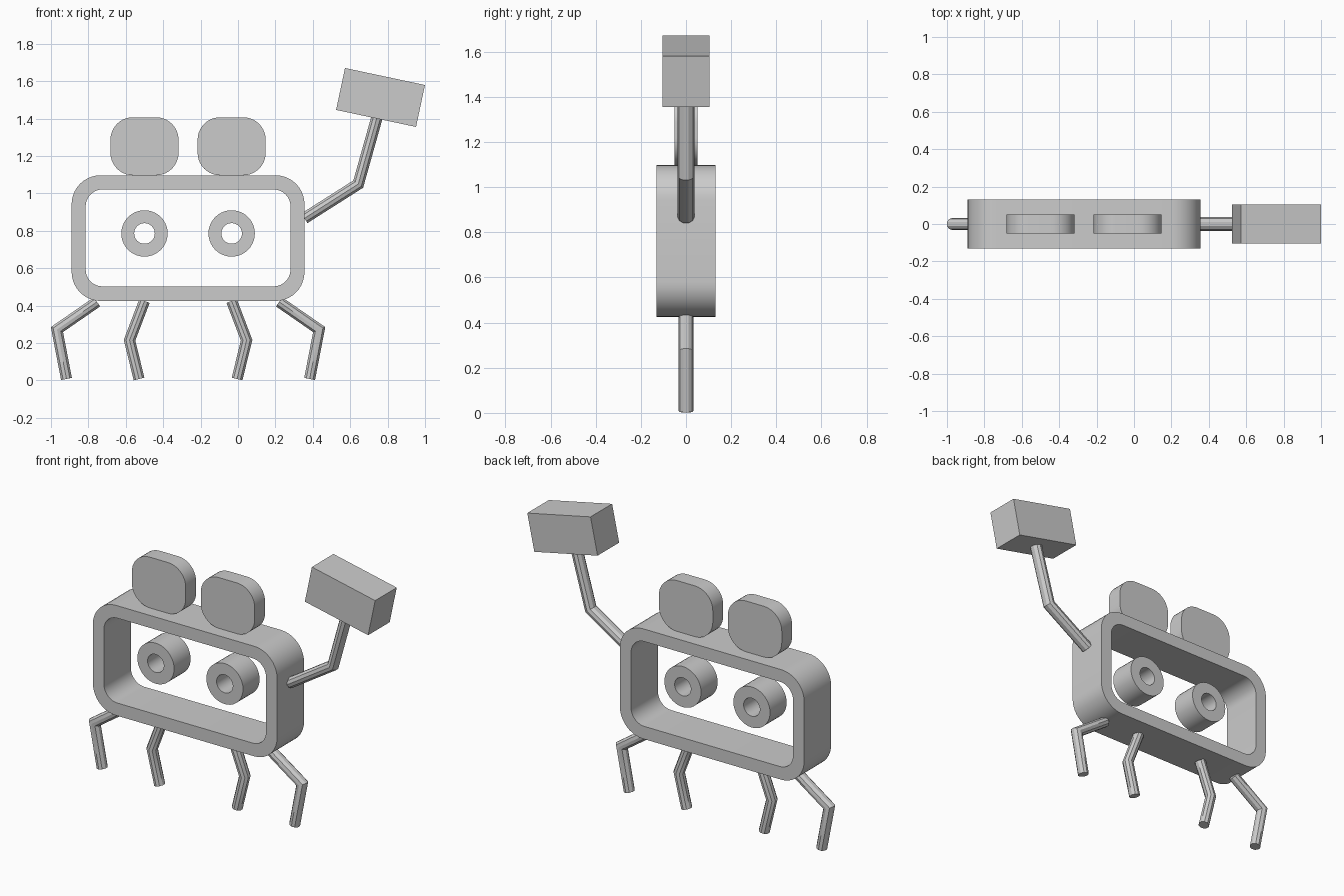
import bpy
import bmesh
import math
from mathutils import Vector

cube = bpy.data.objects.get("Cube")
if cube:
    bpy.data.objects.remove(cube, do_unlink=True)

grey = bpy.data.materials.new("plain grey")
grey.use_nodes = True
grey.diffuse_color = (0.6, 0.6, 0.6, 1)
grey.node_tree.nodes["Principled BSDF"].inputs["Base Color"].default_value = grey.diffuse_color

MIDDLE = -0.267  # centre line of the body


def finish(name, bm, angle=30):
    bmesh.ops.recalc_face_normals(bm, faces=bm.faces)
    mesh = bpy.data.meshes.new(name)
    bm.to_mesh(mesh)
    bm.free()
    mesh.materials.append(grey)
    obj = bpy.data.objects.new(name, mesh)
    bpy.context.collection.objects.link(obj)
    bpy.ops.object.select_all(action='DESELECT')
    obj.select_set(True)
    bpy.context.view_layer.objects.active = obj
    bpy.ops.object.shade_smooth_by_angle(angle=math.radians(angle))
    return obj


def rounded_rect(cx, cz, width, height, radius, steps=10):
    points = []
    for corner, (sx, sz) in enumerate([(1, 1), (-1, 1), (-1, -1), (1, -1)]):
        for i in range(steps + 1):
            a = math.pi / 2 * (corner + i / steps)
            points.append((cx + sx * (width / 2 - radius) + radius * math.cos(a),
                           cz + sz * (height / 2 - radius) + radius * math.sin(a)))
    return points


def circle(cx, cz, radius, sides=40):
    return [(cx + radius * math.cos(math.tau * i / sides),
             cz + radius * math.sin(math.tau * i / sides)) for i in range(sides)]


def bridge(bm, a, b):
    for i in range(len(a)):
        j = (i + 1) % len(a)
        bm.faces.new((a[i], a[j], b[j], b[i]))


def slab(name, outer, half_depth, inner=None):
    """Extrude an x-z outline along y, with an optional hole."""
    bm = bmesh.new()

    def ring(points, y):
        return [bm.verts.new((x, y, z)) for x, z in points]

    front, back = ring(outer, -half_depth), ring(outer, half_depth)
    bridge(bm, front, back)
    if inner:
        hole_front, hole_back = ring(inner, -half_depth), ring(inner, half_depth)
        bridge(bm, hole_front, hole_back)
        bridge(bm, front, hole_front)
        bridge(bm, back, hole_back)
    else:
        bm.faces.new(front)
        bm.faces.new(back)
    return finish(name, bm)


def bent_tube(name, path, flat_radius, depth_radius, sides=10):
    """Mitred tube along an x-z path."""
    bm = bmesh.new()
    pts = [Vector(p) for p in path]
    dirs = [(b - a).normalized() for a, b in zip(pts, pts[1:])]
    rings = []
    for i, p in enumerate(pts):
        before, after = dirs[max(i - 1, 0)], dirs[min(i, len(dirs) - 1)]
        tangent = (before + after).normalized()
        side = Vector((-tangent.y, tangent.x)) * flat_radius / tangent.dot(after)
        ring = []
        for k in range(sides):
            a = math.tau * k / sides
            q = p + side * math.sin(a)
            ring.append(bm.verts.new((q.x, depth_radius * math.cos(a), q.y)))
        rings.append(ring)
    for a, b in zip(rings, rings[1:]):
        bridge(bm, a, b)
    bm.faces.new(rings[0])
    bm.faces.new(rings[-1])
    return finish(name, bm)


# Hollow body frame
slab("body_frame", rounded_rect(MIDDLE, 0.761, 1.245, 0.672, 0.155), 0.13,
     rounded_rect(MIDDLE, 0.762, 1.095, 0.518, 0.09))

# Ring eyes and the rounded blocks on top, one pair per side
for label, sign in (("right", -1), ("left", 1)):
    x = MIDDLE + sign * 0.233
    slab(label + "_eye", circle(x, 0.786, 0.124), 0.08, circle(x, 0.786, 0.055))
    slab(label + "_top_block", rounded_rect(x, 1.252, 0.364, 0.31, 0.12), 0.05)

# Bent legs, mirrored about the body centre
leg_paths = {"outer": [(-0.487, 0.42), (-0.701, 0.272), (-0.65, 0.008)],
             "inner": [(-0.233, 0.425), (-0.313, 0.215), (-0.262, 0.008)]}
for label, sign in (("right", 1), ("left", -1)):
    for place, path in leg_paths.items():
        bent_tube(label + "_" + place + "_leg",
                  [(MIDDLE + sign * x, z) for x, z in path], 0.031, 0.033)

# Raised arm
bent_tube("raised_arm", [(0.355, 0.867), (0.643, 1.05), (0.744, 1.41)], 0.032, 0.037)

# Tilted box held by the arm
bm = bmesh.new()
bmesh.ops.create_cube(bm, size=1)
box = finish("held_box", bm)
box.scale = (0.437, 0.208, 0.229)
box.rotation_euler.y = math.radians(12)
box.location = (0.762, 0, 1.513)
